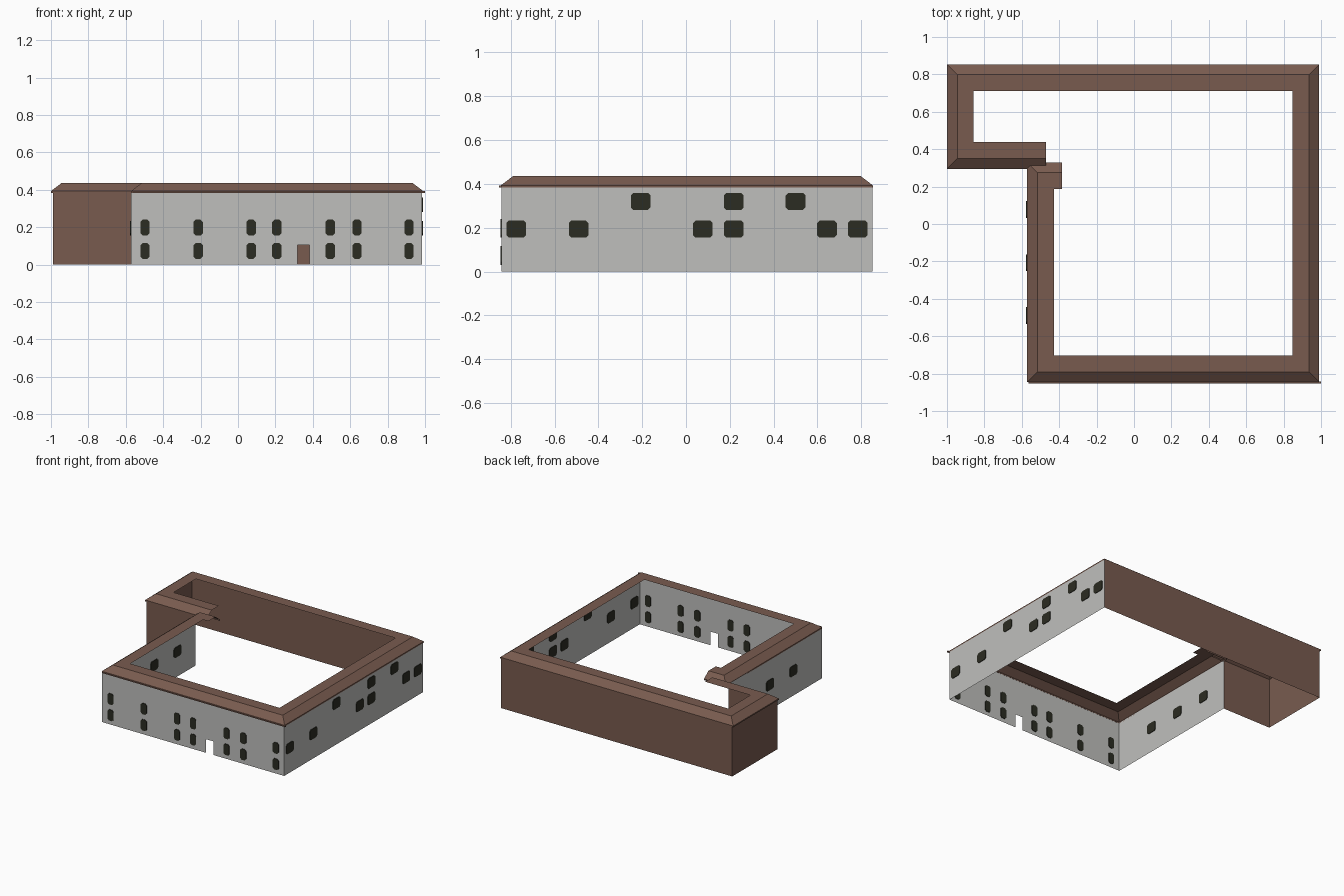
import bpy
from mathutils import Vector

if "Cube" in bpy.data.objects:
    bpy.data.objects.remove(bpy.data.objects["Cube"])


def material(name, r, g, b):
    m = bpy.data.materials.new(name)
    m.diffuse_color = (r, g, b, 1)
    m.use_nodes = True
    m.node_tree.nodes["Principled BSDF"].inputs["Base Color"].default_value = m.diffuse_color
    return m


GREY = material("grey plaster", 0.52, 0.52, 0.505)
BROWN = material("brown tile", 0.19, 0.105, 0.078)
DARK = material("dark glass", 0.024, 0.025, 0.016)


def mesh_object(name, verts, faces, mat):
    me = bpy.data.meshes.new(name)
    me.from_pydata(verts, [], faces)
    me.materials.append(mat)
    me.update()
    ob = bpy.data.objects.new(name, me)
    bpy.context.collection.objects.link(ob)
    return ob


H = 0.39                      # wall height
L, R, F, B = -0.572, 0.985, -0.843, 0.85
WL, WF = -0.99, 0.30          # wing left and front


def wall(name, a, b, mat):
    verts = [(*a, 0), (*b, 0), (*b, H), (*a, H)]
    return mesh_object(name, verts, [(0, 1, 2, 3)], mat)


# Thin outer walls, counter-clockwise so they face outwards
wall("right_wall", (R, F), (R, B), GREY)
wall("left_wall", (L, WF), (L, F), GREY)
wall("back_wall", (R, B), (WL, B), BROWN)
wall("wing_left_wall", (WL, B), (WL, WF), BROWN)
wall("wing_front_wall", (WL, WF), (L, WF), BROWN)

# Front wall with an open doorway
D0, D1, DH = 0.318, 0.382, 0.105
outline = [(L, 0), (D0, 0), (D0, DH), (D1, DH), (D1, 0), (R, 0),
           (R, H), (D1, H), (D0, H), (L, H)]
mesh_object("front_wall", [(x, F, z) for x, z in outline],
            [(0, 1, 2, 8, 9), (2, 3, 7, 8), (3, 4, 5, 6, 7)], GREY)


# Windows: thin chamfered plates that show on both sides of the wall
def windows(name, along_x, plane, centres, w, h, depth=0.009):
    c = 0.012
    w, h = w / 2, h / 2
    shape = [(-w, -h + c), (-w + c, -h), (w - c, -h), (w, -h + c),
             (w, h - c), (w - c, h), (-w + c, h), (-w, h - c)]
    verts, faces = [], []
    for u, z in centres:
        n = len(verts)
        for d in (-depth / 2, depth / 2):
            for a, b in shape:
                p = plane + d
                verts.append((u + a, p, z + b) if along_x else (p, u + a, z + b))
        front = tuple(range(n, n + 8))
        back = tuple(range(n + 15, n + 7, -1))
        sides = [(n + i, n + i + 8, n + (i + 1) % 8 + 8, n + (i + 1) % 8)
                 for i in range(8)]
        group = [front, back] + sides
        faces += group if along_x else [f[::-1] for f in group]
    mesh_object(name, verts, faces, DARK)


columns = (-0.497, -0.213, 0.07, 0.208, 0.493, 0.636, 0.914)
windows("front_windows", True, F,
        [(x, z) for x in columns for z in (0.073, 0.198)], 0.05, 0.085)
windows("right_windows", False, R,
        [(y, 0.194) for y in (-0.775, -0.49, 0.077, 0.218, 0.643, 0.784)]
        + [(y, 0.32) for y in (-0.207, 0.218, 0.5)], 0.09, 0.079)
windows("left_windows", False, L,
        [(y, 0.194) for y in (-0.49, -0.207, 0.077)], 0.09, 0.079)

# Roof: open sheet profile (lip, slope, flat top) swept with mitred corners
path = [Vector(p) for p in ((-0.385, 0.33), (-0.572, 0.33), (-0.572, -0.845),
                            (0.99, -0.845), (0.99, 0.853), (-1, 0.853),
                            (-1, 0.295), (-0.47, 0.295))]
profile = [(0, 0.383), (0, 0.393), (0.055, 0.435), (0.143, 0.435)]


def inward(a, b):
    d = (b - a).normalized()
    return Vector((-d.y, d.x))


verts, faces = [], []
n, k = len(path), len(profile)
for i, p in enumerate(path):
    miter = Vector((0, 0))
    if i > 0:
        miter += inward(path[i - 1], p)
    if i < n - 1:
        miter += inward(p, path[i + 1])
    for inset, z in profile:
        q = p + miter * inset
        verts.append((q.x, q.y, z))
for i in range(n - 1):
    for j in range(k - 1):
        a = i * k + j
        faces.append((a, a + k, a + k + 1, a + 1))
mesh_object("roof", verts, faces, BROWN)

# Narrow eave board along the front
x0, x1, y0, y1, z0, z1 = -0.565, 1.0, -0.853, -0.842, 0.384, 0.393
mesh_object("front_eave",
            [(x, y, z) for z in (z0, z1) for x, y in
             ((x0, y0), (x1, y0), (x1, y1), (x0, y1))],
            [(3, 2, 1, 0), (4, 5, 6, 7), (0, 1, 5, 4), (1, 2, 6, 5),
             (2, 3, 7, 6), (3, 0, 4, 7)], BROWN)
